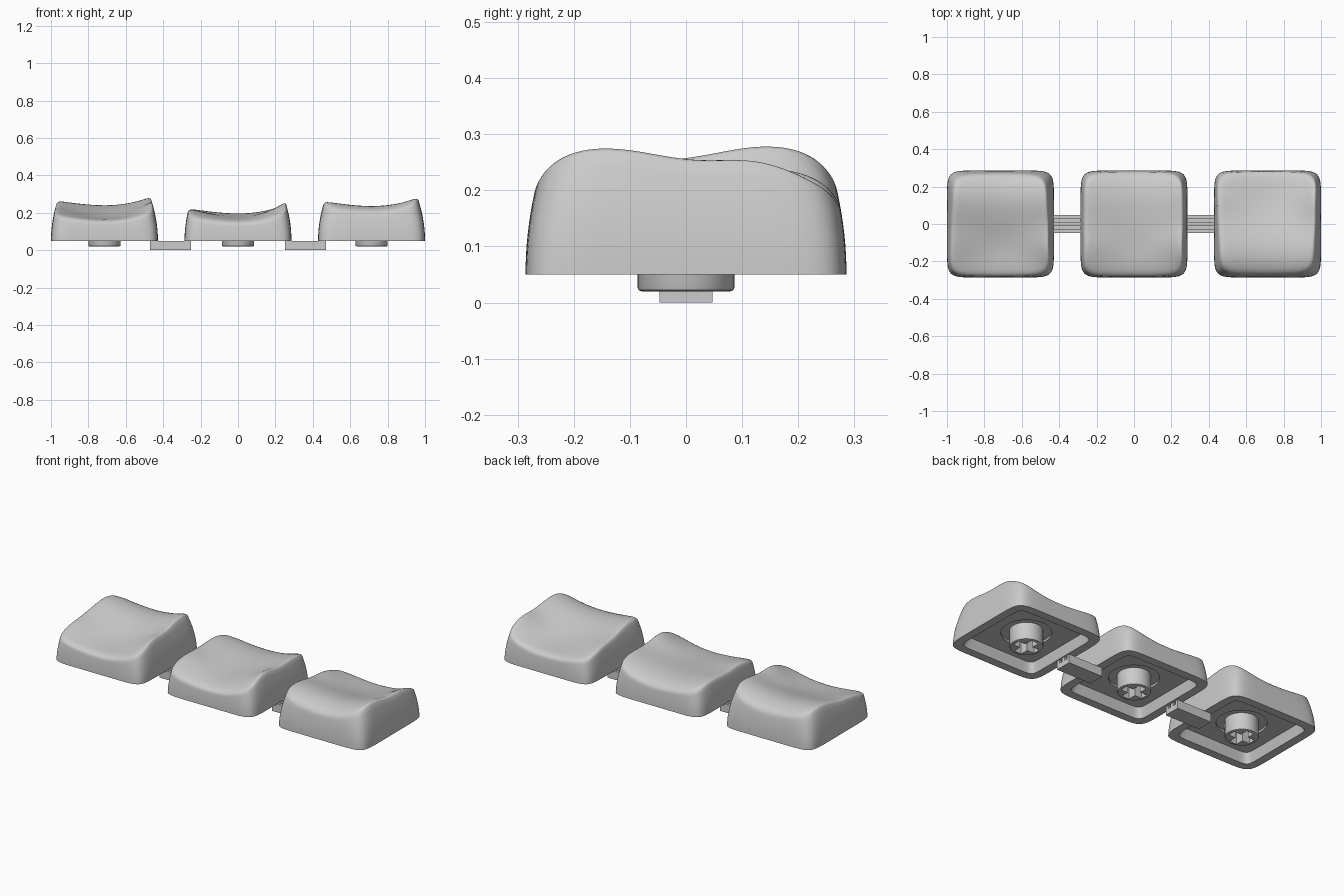
import bpy, bmesh
from math import sin, cos, pi, exp, radians

if "Cube" in bpy.data.objects:
    bpy.data.objects.remove(bpy.data.objects["Cube"])

grey = bpy.data.materials.new("light_grey")
grey.use_nodes = True
colour = (0.6, 0.6, 0.6, 1)
grey.diffuse_color = colour
grey.node_tree.nodes["Principled BSDF"].inputs["Base Color"].default_value = colour

SIDES = 128
BASE = 0.05        # height of the cap skirt
PITCH = 0.714      # distance between caps


def make_object(name, bm, smooth=None):
    bmesh.ops.recalc_face_normals(bm, faces=bm.faces)
    mesh = bpy.data.meshes.new(name)
    bm.to_mesh(mesh)
    bm.free()
    mesh.materials.append(grey)
    obj = bpy.data.objects.new(name, mesh)
    bpy.context.collection.objects.link(obj)
    if smooth:
        bpy.ops.object.select_all(action='DESELECT')
        obj.select_set(True)
        bpy.context.view_layer.objects.active = obj
        bpy.ops.object.shade_smooth_by_angle(angle=radians(smooth))
    return obj


def skin(bm, rings):
    """Join equal rings of points with quads and close both ends."""
    loops = [[bm.verts.new(p) for p in ring] for ring in rings]
    for a, b in zip(loops, loops[1:]):
        for i in range(len(a)):
            j = (i + 1) % len(a)
            bm.faces.new((a[i], a[j], b[j], b[i]))
    bm.faces.new(loops[0])
    bm.faces.new(loops[-1])


# Directions bunched towards the corners
ANGLES = [t + 0.12 * sin(4 * t) for t in (2 * pi * i / SIDES for i in range(SIDES))]


def rounded_square(t, half, power):
    r = half / (abs(cos(t)) ** power + abs(sin(t)) ** power) ** (1 / power)
    return r * cos(t), r * sin(t)


def outline(half, power, z, cx):
    return [(cx + x, y, z) for x, y in (rounded_square(t, half, power) for t in ANGLES)]


def wall_point(t, z):
    """Skirt wall leans in and gets rounder with height."""
    k = (z - BASE) / 0.2
    return rounded_square(t, 0.286 - 0.03 * k * k, 9 - 2.5 * k)


def dish(x, y, level, rise, facing):
    """Sculpted top: a scoop across, a wave along, the +x side higher."""
    u, w = x / 0.25, facing * y / 0.25
    scoop = 0.047 + 0.033 * exp(-((w + 0.5) / 0.4) ** 2)
    return level + rise * sin(2.2 * w) - 0.02 * w ** 4 + scoop * u * u * (0.75 + 0.25 * u)


def cap(name, cx, level, rise, facing):
    def top(x, y):
        return dish(x, y, level, rise, facing)

    # Cavity with a shallow round recess, then the skirt bottom
    rings = [outline(0.04, 2, 0.117, cx), outline(0.13, 2, 0.117, cx),
             outline(0.13, 2, 0.105, cx), outline(0.222, 14, 0.105, cx),
             outline(0.238, 14, BASE, cx)]

    # Rim height found where the wall meets the dish
    drop = 0.014
    rim = []
    for t in ANGLES:
        z = 0.2
        for _ in range(8):
            z = top(*wall_point(t, z)) - drop
        rim.append(z)
    for step in range(9):
        ring = []
        for t, zr in zip(ANGLES, rim):
            z = BASE + (zr - BASE) * step / 8
            x, y = wall_point(t, z)
            ring.append((cx + x, y, z))
        rings.append(ring)

    # Dished top with a softened edge
    for s in (0.993, 0.98, 0.96, 0.93, 0.88, 0.8, 0.7, 0.6, 0.5, 0.4, 0.3, 0.2, 0.1, 0.03):
        ring = []
        for t, zr in zip(ANGLES, rim):
            x, y = (s * c for c in wall_point(t, zr))
            ring.append((cx + x, y, top(x, y) - drop * s ** 30))
        rings.append(ring)
    bm = bmesh.new()
    skin(bm, rings)
    make_object(name, bm, 40)


def box(name, size, centre):
    bm = bmesh.new()
    bmesh.ops.create_cube(bm, size=1)
    for v in bm.verts:
        v.co = [c * s + o for c, s, o in zip(v.co, size, centre)]
    return make_object(name, bm)


def stem(name, cx):
    bm = bmesh.new()
    levels = ((0.086, 0.125), (0.086, 0.026), (0.084, 0.022), (0.079, 0.02))
    skin(bm, [outline(r, 2, z, cx) for r, z in levels])
    obj = make_object(name, bm, 40)
    # Cross-shaped socket
    for size in ((0.136, 0.042, 0.1), (0.046, 0.136, 0.1)):
        cutter = box("socket_cutter", size, (cx, 0, 0.05))
        cutter.hide_render = True
        mod = obj.modifiers.new("socket", 'BOOLEAN')
        mod.operation = 'DIFFERENCE'
        mod.solver = 'EXACT'
        mod.object = cutter
        bpy.ops.object.select_all(action='DESELECT')
        obj.select_set(True)
        bpy.context.view_layer.objects.active = obj
        bpy.ops.object.modifier_apply(modifier=mod.name)
        bpy.data.objects.remove(cutter)


def bar(name, cx):
    """Connecting bar with two grooves along its top."""
    half = [(0.01, 0.05), (0.01, 0.03), (0.03, 0.03), (0.03, 0.05), (0.047, 0.05), (0.047, 0)]
    profile = half + [(-y, z) for y, z in reversed(half)]
    bm = bmesh.new()
    skin(bm, [[(cx + dx, y, z) for y, z in profile] for dx in (-0.11, 0.11)])
    make_object(name, bm)


# Name, position, top level, wave height, direction of the raised end
for name, cx, level, rise, facing in (("right", -PITCH, 0.21, 0.034, 1),
                                      ("middle", 0, 0.188, 0.011, 1),
                                      ("left", PITCH, 0.208, 0.032, -1)):
    cap(name + "_cap", cx, level, rise, facing)
    stem(name + "_stem", cx)
bar("right_connector", -PITCH / 2 - 0.003)
bar("left_connector", PITCH / 2 + 0.003)
